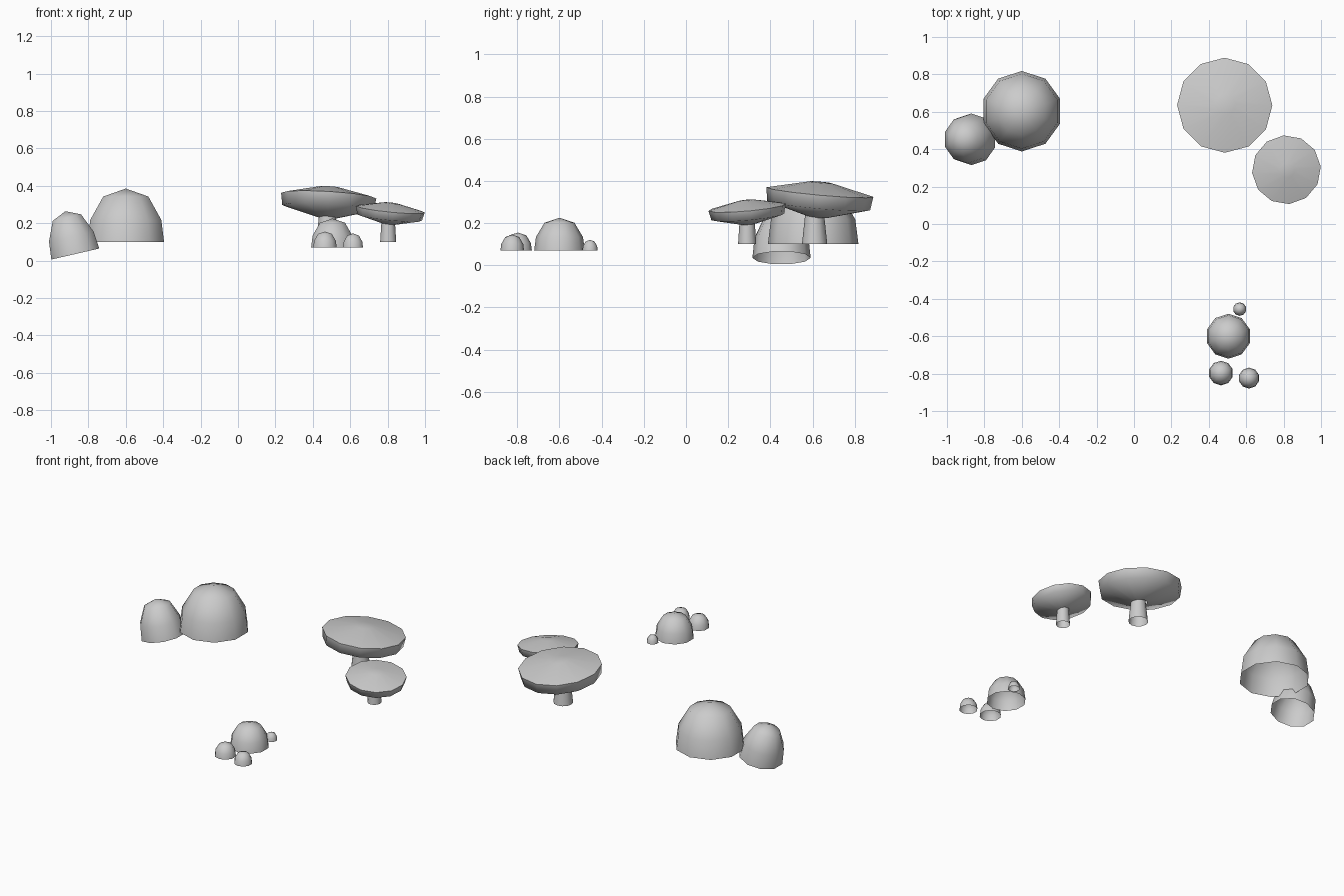
import bpy
import bmesh
import math
from mathutils import Vector

cube = bpy.data.objects.get("Cube")
if cube:
    bpy.data.objects.remove(cube, do_unlink=True)

GREY = (0.6, 0.6, 0.6, 1)
stone = bpy.data.materials.new("stone_grey")
stone.use_nodes = True
stone.diffuse_color = GREY
stone.node_tree.nodes["Principled BSDF"].inputs["Base Color"].default_value = GREY


def lathe(name, profile, sides, location, slope=(0, 0), turn=90, crease=None):
    """Spin (radius, height) points about z; slope is the rise along x and y."""
    bm = bmesh.new()
    rings = []
    for radius, z in profile:
        if radius == 0:
            rings.append([bm.verts.new((0, 0, z))] * sides)
            continue
        angles = [math.radians(turn) + math.tau * i / sides for i in range(sides)]
        rings.append([bm.verts.new((radius * math.cos(a), radius * math.sin(a), z))
                      for a in angles])
    for low, high in zip(rings, rings[1:]):
        for i in range(sides):
            j = (i + 1) % sides
            corners = [low[i], low[j], high[j], high[i]]
            face = bm.faces.new(list(dict.fromkeys(corners)))
            face.smooth = True
    if crease is not None:
        ring = rings[crease]
        for i in range(sides):
            bm.edges.get((ring[i - 1], ring[i])).smooth = False
    normal = Vector((-slope[0], -slope[1], 1))
    tilt = Vector((0, 0, 1)).rotation_difference(normal)
    bmesh.ops.rotate(bm, verts=bm.verts, matrix=tilt.to_matrix())
    mesh = bpy.data.meshes.new(name)
    bm.to_mesh(mesh)
    bm.free()
    mesh.materials.append(stone)
    obj = bpy.data.objects.new(name, mesh)
    obj.location = location
    bpy.context.collection.objects.link(obj)
    return obj


def dome(name, location, radius, height, slope=(0, 0)):
    """Open-bottomed ten-sided boulder."""
    shape = [(1, 0), (0.93, 0.41), (0.59, 0.85), (0, 1)]
    lathe(name, [(r * radius, z * height) for r, z in shape], 10, location, slope)


# Large boulders
dome("large_boulder", (-0.6, 0.603, 0.1), 0.215, 0.285)
dome("leaning_boulder", (-0.87, 0.453, 0.035), 0.138, 0.235, (0.23, 0))

# Cluster of small rocks
for name, x, y, radius, height in [
        ("main_rock", 0.505, -0.6, 0.12, 0.155),
        ("front_rock", 0.465, -0.797, 0.066, 0.085),
        ("side_rock", 0.615, -0.824, 0.056, 0.075),
        ("back_rock", 0.565, -0.455, 0.036, 0.05)]:
    dome(name, (x, y, 0.07), radius, height)

# Large mushroom
lathe("large_stem", [(0.06, 0), (0.045, 0.14)], 12, (0.478, 0.61, 0.1))
lathe("large_cap", [(0.045, -0.12), (0.245, -0.065), (0.255, 0), (0.055, 0.046), (0, 0.048)],
      12, (0.485, 0.635, 0.347), (-0.06, -0.09), crease=2)

# Small mushroom
lathe("small_stem", [(0.043, 0), (0.036, 0.11)], 12, (0.803, 0.29, 0.1))
lathe("small_cap", [(0.036, -0.08), (0.175, -0.045), (0.185, 0), (0.04, 0.032), (0, 0.034)],
      12, (0.815, 0.29, 0.275), (-0.1, 0.09), turn=95, crease=2)
